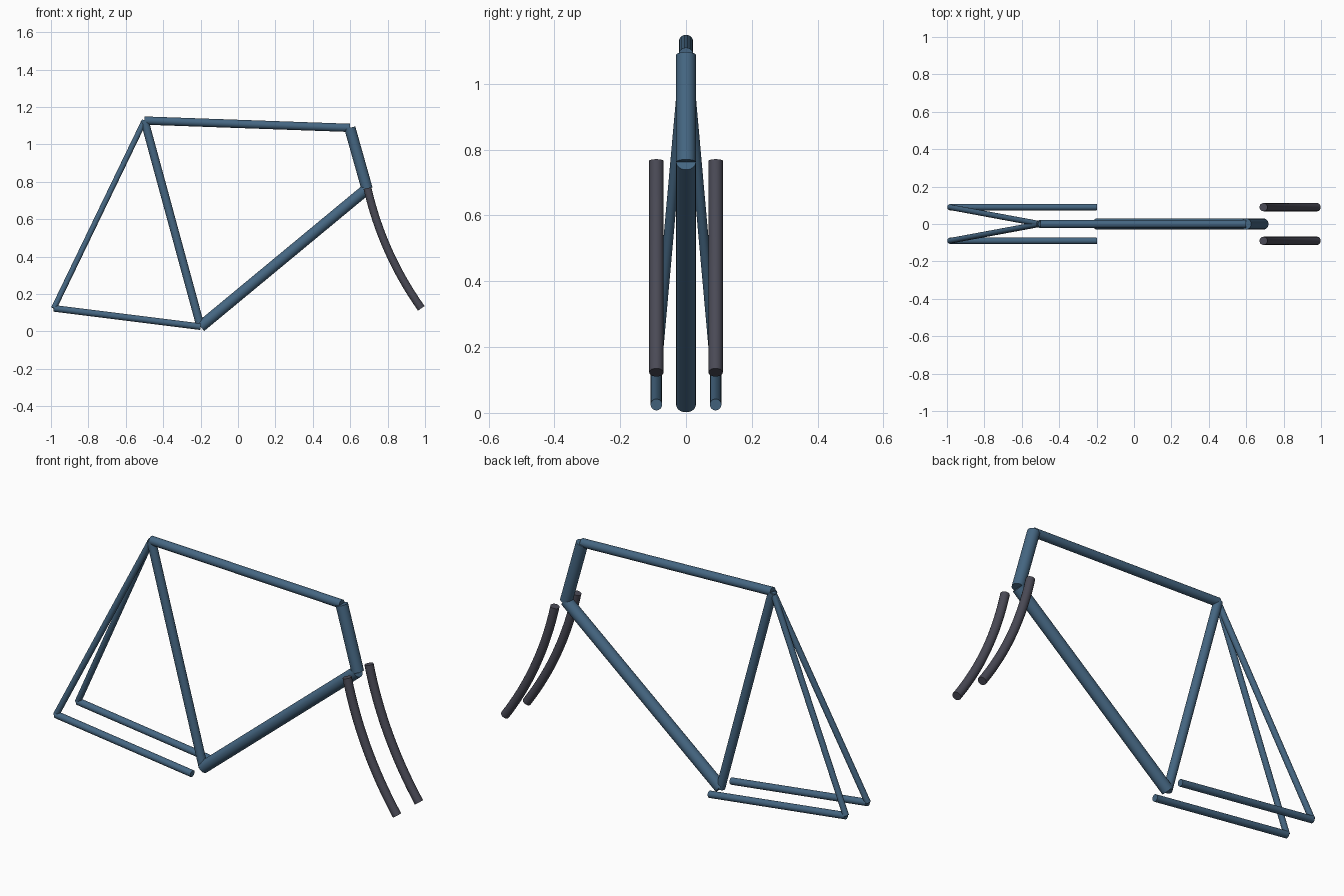
import bpy
from mathutils import Vector

if "Cube" in bpy.data.objects:
    bpy.data.objects.remove(bpy.data.objects["Cube"])


def material(name, rgb):
    m = bpy.data.materials.new(name)
    m.diffuse_color = (*rgb, 1)
    m.use_nodes = True
    m.node_tree.nodes["Principled BSDF"].inputs["Base Color"].default_value = m.diffuse_color
    return m


FRAME = material("frame_blue", (0.06, 0.135, 0.225))
FORK = material("fork_grey", (0.068, 0.068, 0.092))


def tube(name, a, b, radius):
    """Straight capped tube from a to b."""
    a, b = Vector(a), Vector(b)
    bpy.ops.mesh.primitive_cylinder_add(
        vertices=24, radius=radius, depth=(b - a).length, location=(a + b) / 2,
        rotation=(b - a).to_track_quat('Z', 'Y').to_euler())
    ob = bpy.context.object
    ob.name = name
    ob.data.materials.append(FRAME)
    bpy.ops.object.shade_smooth_by_angle()


def fork_blade(name, y):
    """Curved blade: one bent segment with a round section."""
    p0, bend, p1 = (Vector((x, y, z)) for x, z in
                    ((0.692, 0.766), (0.772, 0.417), (0.98, 0.123)))
    cu = bpy.data.curves.new(name, 'CURVE')
    cu.dimensions = '3D'
    cu.resolution_u = 16
    cu.bevel_depth = 0.022
    cu.bevel_resolution = 5
    cu.use_fill_caps = True
    sp = cu.splines.new('BEZIER')
    sp.bezier_points.add(1)
    for bp, p in zip(sp.bezier_points, (p0, p1)):
        bp.handle_left_type = bp.handle_right_type = 'FREE'
        inner = p.lerp(bend, 2 / 3)
        bp.co = p
        bp.handle_left = inner if p is p1 else 2 * p - inner
        bp.handle_right = inner if p is p0 else 2 * p - inner
    cu.materials.append(FORK)
    ob = bpy.data.objects.new(name, cu)
    bpy.context.collection.objects.link(ob)


# Frame joints
seat = (-0.5, 0, 1.127)
crank = (-0.2, 0, 0.025)
head_top = (0.598, 0, 1.088)
head_low = (0.69, 0, 0.762)

# Main triangle
tube("top_tube", seat, head_top, 0.022)
tube("seat_tube", seat, crank, 0.022)
tube("down_tube", head_low, crank, 0.03)
tube("head_tube", head_top, head_low, 0.03)

# Paired rear stays and fork blades
for side, y in (("left", 0.09), ("right", -0.09)):
    axle = (-0.985, y, 0.123)
    tube("chain_stay_" + side, (crank[0], y, crank[2]), axle, 0.0175)
    tube("seat_stay_" + side, seat, axle, 0.015)
    fork_blade("fork_blade_" + side, y)
